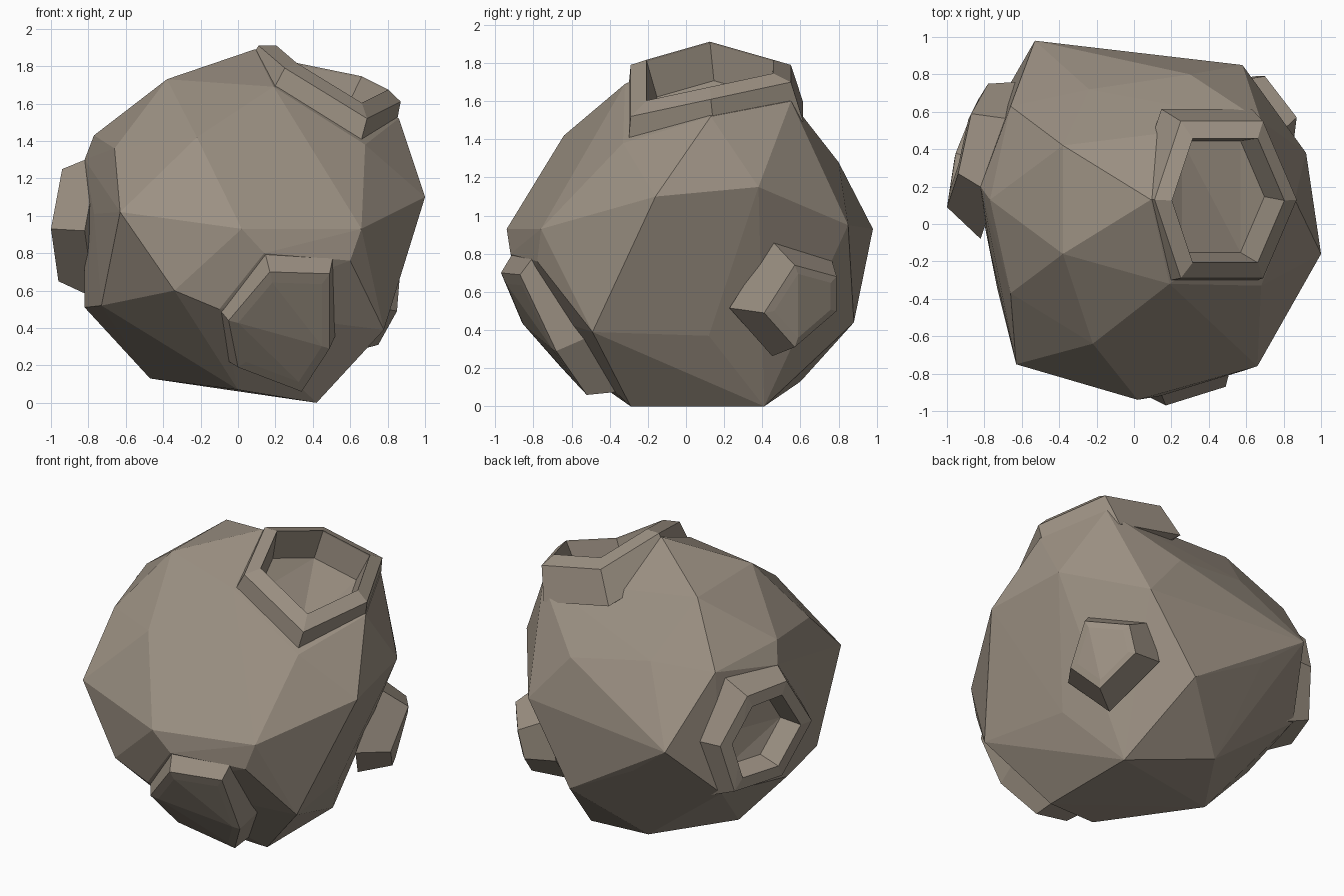
import bpy, bmesh
from mathutils import Vector as V

if "Cube" in bpy.data.objects:
    bpy.data.objects.remove(bpy.data.objects["Cube"])

CENTRE = V((0, 0, 0.95))


def hull(name, pts):
    """Flat-faced convex solid around a few points."""
    bm = bmesh.new()
    for p in pts:
        bm.verts.new(p)
    res = bmesh.ops.convex_hull(bm, input=bm.verts)
    junk = {e for e in res["geom_interior"] + res["geom_unused"]
            if isinstance(e, bmesh.types.BMVert)}
    bmesh.ops.delete(bm, geom=list(junk), context='VERTS')
    bmesh.ops.recalc_face_normals(bm, faces=bm.faces)
    me = bpy.data.meshes.new(name)
    bm.to_mesh(me)
    bm.free()
    ob = bpy.data.objects.new(name, me)
    bpy.context.collection.objects.link(ob)
    return ob


def boolean(body, tool, operation):
    m = body.modifiers.new(operation, 'BOOLEAN')
    m.operation, m.solver, m.object = operation, 'EXACT', tool
    bpy.context.view_layer.update()
    dg = bpy.context.evaluated_depsgraph_get()
    me = bpy.data.meshes.new_from_object(body.evaluated_get(dg))
    body.modifiers.clear()
    body.data = me
    bpy.data.objects.remove(tool)


def crater(body, lip, inner, crest, depth, skirt, flare):
    """Raised rim through the lip points with a sunken, slightly tapered floor."""
    lip = [V(p) for p in lip]
    c = sum(lip, V()) / len(lip)
    n = V()
    for a, b in zip(lip, lip[1:] + lip[:1]):
        n += (a - c).cross(b - c)
    n.normalize()
    if n.dot(c - CENTRE) < 0:
        n = -n

    def ring(scale, shift):
        return [c + (p - c) * scale + n * shift for p in lip]

    rim = hull("crater_rim", lip + ring(inner, crest) + ring(flare, -skirt))
    boolean(body, rim, 'UNION')
    hole = hull("crater_cutter", ring(inner, 0.15) + ring(inner, crest - 0.01)
                + ring(inner * 0.9, -depth))
    hole.hide_render = True
    boolean(body, hole, 'DIFFERENCE')


# faceted rock body
rock = hull("asteroid", [
    (0.02, -0.94, 0.93), (-0.22, -0.64, 1.42), (-0.63, -0.75, 1.02),
    (0.66, -0.76, 0.93), (-0.38, -0.16, 1.73), (-0.34, -0.82, 0.60),
    (-0.77, 0.13, 1.43), (-0.66, 0.63, 1.37), (-0.66, -0.37, 1.36),
    (-0.73, -0.35, 0.52), (-0.82, 0.10, 0.51), (-0.72, 0.65, 0.58),
    (-0.53, 0.98, 0.93), (-0.47, 0.11, 0.13), (-0.14, 0.60, 0.13),
    (0.42, 0.41, 0.0), (0.42, -0.29, 0.0), (0.25, 0.88, 0.44),
    (1.00, -0.16, 1.10), (0.92, 0.38, 1.15), (0.67, 0.12, 0.37),
    (0.78, -0.49, 0.39), (0.58, 0.85, 0.95), (-0.38, 0.42, 1.72),
    (0.30, 0.80, 1.28), (-0.24, 0.72, 1.37), (0.09, 0.13, 1.89),
    (0.19, -0.32, 1.69), (0.68, -0.33, 1.38), (0.68, 0.55, 1.60),
    (0.86, 0.13, 1.52), (0.14, -0.92, 0.80), (0.60, -0.78, 0.76),
    (-0.10, -0.82, 0.50), (0.0, -0.39, 0.07), (-0.77, -0.14, 1.01),
    (-0.82, 0.20, 1.30), (-0.25, 0.92, 0.71)])

# top crater
crater(rock, [(0.25, 0.55, 1.79), (0.69, 0.55, 1.70), (0.87, 0.13, 1.61),
              (0.69, -0.29, 1.52), (0.25, -0.29, 1.79), (0.11, 0.13, 1.91)],
       0.79, 0.045, 0.16, 0.22, 1.1)
# front crater
crater(rock, [(0.17, -0.97, 0.70), (0.49, -0.87, 0.69), (0.49, -0.68, 0.29),
              (0.34, -0.52, 0.06), (0.0, -0.64, 0.19), (-0.05, -0.86, 0.44)],
       0.83, 0.01, 0.17, 0.22, 1.28)
# left crater
crater(rock, [(-1.0, 0.09, 0.93), (-0.94, 0.27, 1.25), (-0.87, 0.59, 1.25),
              (-0.78, 0.75, 0.95), (-0.83, 0.67, 0.63), (-0.96, 0.35, 0.65)],
       0.75, 0.01, 0.16, 0.22, 1.28)
# small right rear crater
crater(rock, [(0.87, 0.57, 0.74), (0.70, 0.79, 0.68), (0.65, 0.79, 0.50),
              (0.75, 0.57, 0.31), (0.85, 0.41, 0.49)],
       0.78, 0.01, 0.11, 0.2, 1.4)

# grey-brown stone
stone = bpy.data.materials.new("stone")
stone.diffuse_color = (0.33, 0.28, 0.225, 1)
stone.use_nodes = True
stone.node_tree.nodes["Principled BSDF"].inputs["Base Color"].default_value = stone.diffuse_color
rock.data.materials.clear()
rock.data.materials.append(stone)
for f in rock.data.polygons:
    f.material_index = 0
